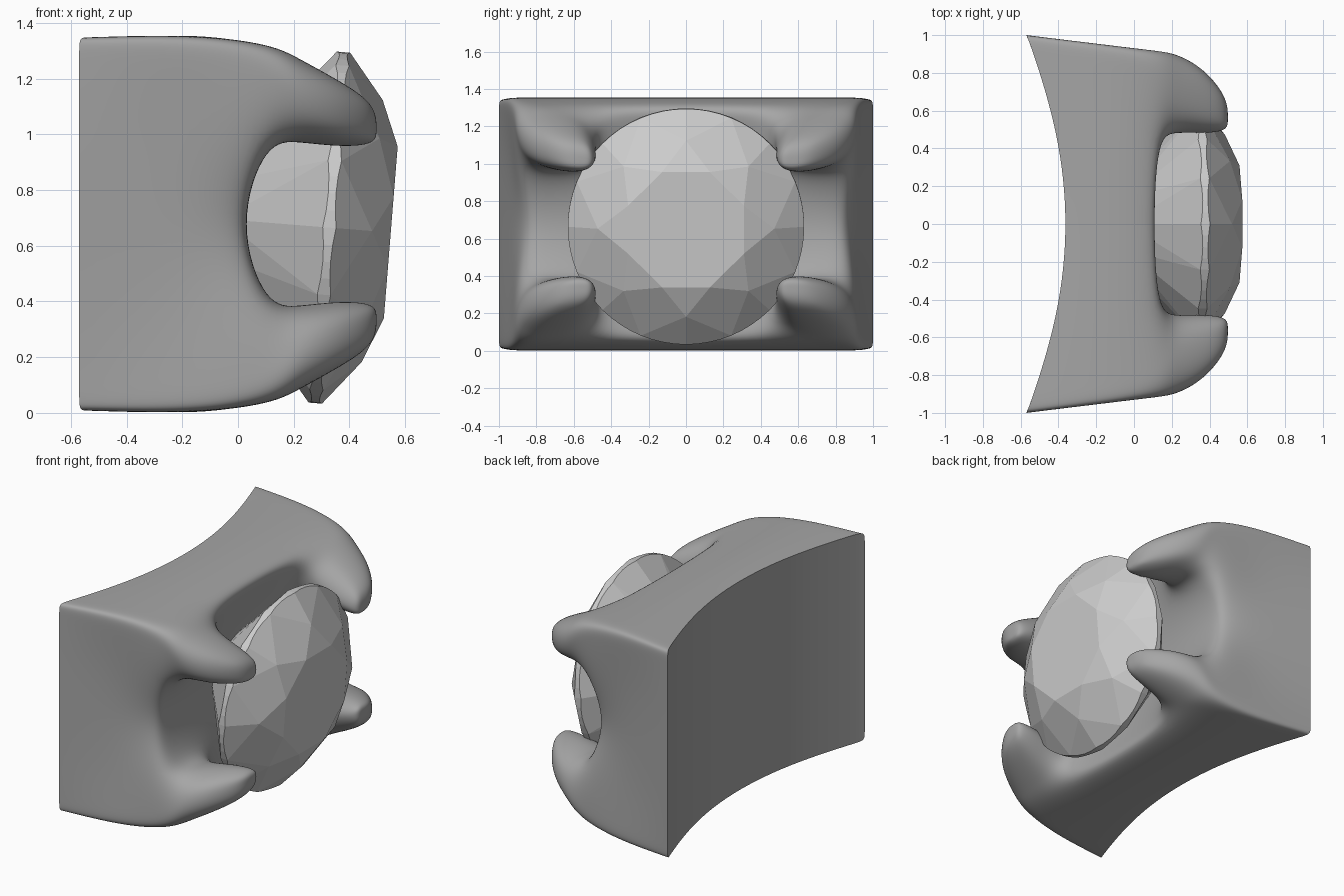
import bpy, bmesh, math
from mathutils import Vector, Matrix

if "Cube" in bpy.data.objects:
    bpy.data.objects.remove(bpy.data.objects["Cube"])

MID_Z = 0.678

# ---- Setting: curved-back block with four claws, as a cell cage + subdivision ----
# Front-face depth at each (column, row) from the centre outwards
FRONT_X = [[-0.03, 0.00, 0.09, 0.13],
           [0.00, 0.07, 0.12, 0.14],
           [0.00, 0.11, 0.12, 0.13],
           [-0.02, 0.09, 0.12, 0.12]]
# Claw sections: x, inner (y, z), outer (y, z)
CLAW = {3: (0.22, (0.470, 0.282), (0.91, 0.597)),
        4: (0.37, (0.465, 0.266), (0.83, 0.515)),
        5: (0.497, (0.485, 0.28), (0.67, 0.43))}
MID = 0.38      # the claw's widest points sit towards its inner end
PINCH = 0.32    # pulls side corners in, so the claw runs along the diagonal
ROUND = 0.12    # rounds the inner end


def cage_point(i, j, k):
    a, b = abs(i), abs(j)
    if k == 0:
        y, z = (0, 0.48, 0.93, 1.0)[a], (0, 0.33, 0.62, 0.670)[b]
        x = -0.346 - 0.224 * y * y
    elif k == 1:
        y, z = (0, 0.47, 0.88, 0.952)[a], (0, 0.32, 0.61, 0.682)[b]
        if a == 3 and b < 2:
            y = 0.92
        x = -0.16
    elif k == 2:
        y, z = (0, 0.46, 0.79, 0.917)[a], (0, 0.30, 0.55, 0.645)[b]
        if a == 3 and b == 0:
            y = 0.84
        x = FRONT_X[a][b]
    else:
        x, inner, outer = CLAW[k]
        u, v = (0, MID, 1)[a - 1], (0, MID, 1)[b - 1]
        if {a, b} == {1, 3}:
            u += (MID - u) * PINCH
            v += (MID - v) * PINCH
        elif a == b == 1:
            u = v = ROUND
        y = inner[0] + (outer[0] - inner[0]) * u
        z = inner[1] + (outer[1] - inner[1]) * v
    return Vector((x, math.copysign(y, i), math.copysign(z, j) + MID_Z))


def solid(i, j, k):
    a = i if i >= 0 else -i - 1
    b = j if j >= 0 else -j - 1
    if not (0 <= k < 5 and a < 3 and b < 3):
        return False
    return k < 2 or (a >= 1 and b >= 1)


def build_setting():
    bm = bmesh.new()
    verts = {}

    def vert(key):
        if key not in verts:
            verts[key] = bm.verts.new(cage_point(*key))
        return verts[key]

    for i in range(-3, 3):
        for j in range(-3, 3):
            for k in range(5):
                if not solid(i, j, k):
                    continue
                for axis in range(3):
                    for side in (0, 1):
                        n = [i, j, k]
                        n[axis] += 1 if side else -1
                        if solid(*n):
                            continue
                        quad = []
                        for s, t in ((0, 0), (1, 0), (1, 1), (0, 1)):
                            c = [i, j, k]
                            c[axis] += side
                            c[(axis + 1) % 3] += s
                            c[(axis + 2) % 3] += t
                            quad.append(vert(tuple(c)))
                        bm.faces.new(quad if side else quad[::-1])
    bmesh.ops.recalc_face_normals(bm, faces=bm.faces[:])
    # sharp rim round the curved back
    crease = bm.edges.layers.float.new("crease_edge")
    key_of = {v: key for key, v in verts.items()}
    for e in bm.edges:
        p, q = (key_of[v] for v in e.verts)
        if p[2] == q[2] == 0 and any(p[n] == q[n] and abs(p[n]) == 3 for n in (0, 1)):
            e[crease] = 1.0
    mesh = bpy.data.meshes.new("claw_setting")
    bm.to_mesh(mesh)
    bm.free()
    metal = bpy.data.materials.new("dark_metal")
    metal.diffuse_color = (0.38, 0.38, 0.38, 1)
    metal.use_nodes = True
    metal.node_tree.nodes["Principled BSDF"].inputs["Base Color"].default_value = metal.diffuse_color
    mesh.materials.append(metal)
    ob = bpy.data.objects.new("claw_setting", mesh)
    bpy.context.collection.objects.link(ob)
    sub = ob.modifiers.new("smooth", 'SUBSURF')
    sub.levels = sub.render_levels = 3
    bpy.context.view_layer.objects.active = ob
    ob.select_set(True)
    bpy.ops.object.modifier_apply(modifier=sub.name)
    bpy.ops.object.shade_smooth_by_angle(angle=math.radians(40))


# ---- Gem: round brilliant cut as the hull of its facet rings, tilted slightly ----
def build_gem():
    bm = bmesh.new()
    radius, half_girdle, step = 0.632, 0.024, math.tau / 16

    def point(r, h, a):
        bm.verts.new((h, r * math.sin(a), r * math.cos(a)))

    def ring(r, h, turn=0.0):
        for n in range(8):
            point(r, h, math.tau * (n + turn) / 8)

    def girdle(sign, slope):
        # scalloped edge: each arc lies on the plane of one flat facet
        chord = radius * math.cos(step / 2)
        for n in range(64):
            a = step * n / 4
            off = a % step - step / 2 if n % 4 else step / 2
            h = half_girdle - slope * (radius * math.cos(off) - chord)
            point(radius, sign * h, a)

    ring(0.335, 0.221, 0.5)       # table
    ring(0.472, 0.154)            # star tips
    girdle(1, 0.83)
    girdle(-1, 0.842)
    ring(0.19, -0.3895)           # pavilion
    point(0, -0.53, 0)            # culet
    bmesh.ops.convex_hull(bm, input=bm.verts[:])
    bmesh.ops.dissolve_limit(bm, angle_limit=math.radians(1),
                             verts=bm.verts[:], edges=bm.edges[:])
    bmesh.ops.recalc_face_normals(bm, faces=bm.faces[:])
    mesh = bpy.data.meshes.new("gem")
    bm.to_mesh(mesh)
    bm.free()
    ob = bpy.data.objects.new("gem", mesh)
    ob.matrix_world = (Matrix.Translation((0.328, 0, 0.665))
                       @ Matrix.Rotation(math.radians(4.6), 4, 'Y'))
    bpy.context.collection.objects.link(ob)


build_setting()
build_gem()
